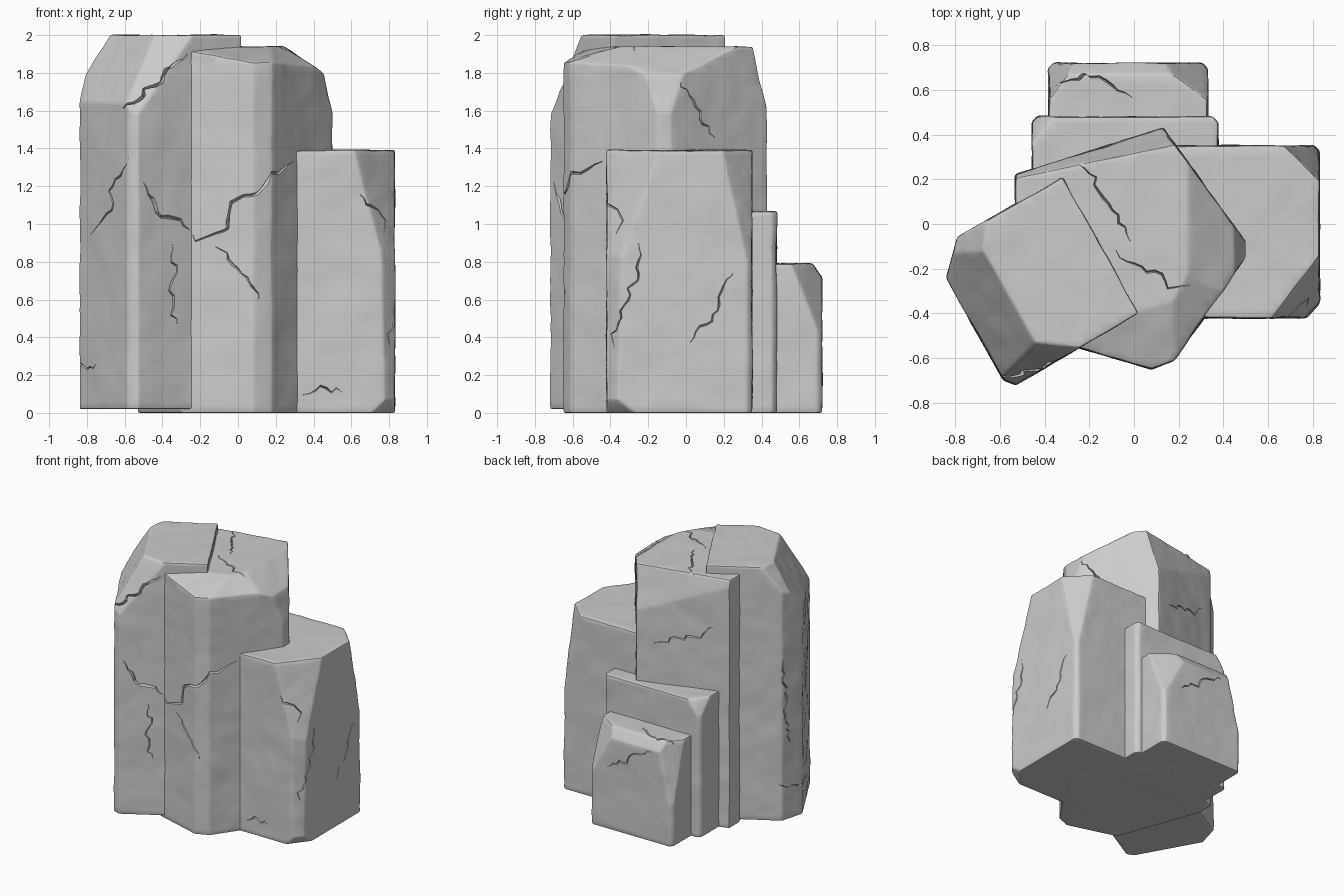
import bpy, bmesh, random
from math import radians, cos, sin
from mathutils import Vector, noise
from mathutils.bvhtree import BVHTree

if "Cube" in bpy.data.objects:
    bpy.data.objects.remove(bpy.data.objects["Cube"])

random.seed(4)
X, Y, Z = Vector((1, 0, 0)), Vector((0, 1, 0)), Vector((0, 0, 1))


def split(bm, co, no, clear=False):
    geom = bm.verts[:] + bm.edges[:] + bm.faces[:]
    res = bmesh.ops.bisect_plane(bm, geom=geom, dist=1e-5, plane_co=co,
                                 plane_no=no, clear_outer=clear)
    if clear:
        edges = [e for e in res["geom_cut"] if isinstance(e, bmesh.types.BMEdge)]
        bmesh.ops.holes_fill(bm, edges=edges, sides=0)


def rect(x0, x1, y0, y1, c=0.025):
    """Rectangle with chamfered corners."""
    return [(x0 + c, y0), (x1 - c, y0), (x1, y0 + c), (x1, y1 - c),
            (x1 - c, y1), (x0 + c, y1), (x0, y1 - c), (x0, y0 + c)]


def block(name, outline, z0, z1, chips):
    """Prism with chips sliced off: each is a point, compass angle and tilt."""
    bm = bmesh.new()
    base = bm.faces.new([bm.verts.new((x, y, z0)) for x, y in outline])
    for v in bmesh.ops.extrude_face_region(bm, geom=[base])["geom"]:
        if isinstance(v, bmesh.types.BMVert):
            v.co.z = z1
    bmesh.ops.recalc_face_normals(bm, faces=bm.faces[:])
    for x, y, z, turn, tilt in chips:
        t, e = radians(turn), radians(tilt)
        split(bm, Vector((x, y, z)), Vector((cos(t) * cos(e), sin(t) * cos(e), sin(e))), True)
    # softened edges
    bmesh.ops.remove_doubles(bm, verts=bm.verts[:], dist=0.02)
    bmesh.ops.bevel(bm, geom=bm.edges[:], offset=0.01, segments=2, profile=0.5,
                    affect='EDGES', clamp_overlap=True)
    # even grid so the stone surface can undulate
    for no in (X, Y, Z):
        hi = max(v.co.dot(no) for v in bm.verts)
        k = min(v.co.dot(no) for v in bm.verts) + 0.04
        while k < hi - 0.01:
            split(bm, no * k, no)
            k += 0.04
    bm.normal_update()
    moves = []
    for v in bm.verts:
        d = 0.006 * noise.noise(v.co * 4) + 0.004 * noise.noise(v.co * 11)
        moves.append(v.normal * d * min(1, max(0, (v.co.z - z0) / 0.06)))
    for v, m in zip(bm.verts, moves):
        v.co += m
    bmesh.ops.recalc_face_normals(bm, faces=bm.faces[:])
    me = bpy.data.meshes.new(name)
    bm.to_mesh(me)
    bm.free()
    ob = bpy.data.objects.new(name, me)
    bpy.context.collection.objects.link(ob)
    return ob


# five stone blocks
blocks = [
    block("tall_column",
          [(-.32, .21), (-.79, -.06), (-.84, -.24), (-.585, -.7), (-.53, -.72), (.02, -.4)],
          0.02, 2.0,
          [(-.63, -.2, 2, 210, 30), (-.67, -.07, 2, 173, 32), (-.36, -.54, 2, 264, 25)]),
    block("centre_column",
          [(-.53, .22), (.13, .43), (.5, -.08), (.5, -.15), (.18, -.61), (.08, -.65),
           (-.3, -.54), (-.53, .1)],
          0.0, 1.94,
          [(.24, 0, 1.94, 0, 56), (.45, 0, 1.8, 0, 13), (.1, .34, 1.94, 102, 14),
           (0, -.4, 1.94, 287, 72), (.2, -.3, 1.94, 331, 59)]),
    block("right_block", rect(.1, .83, -.42, .35), 0.0, 1.39,
          [(.62, -.42, 1.37, 322, 12), (.76, -.42, .85, 318, 1),
           (.83, .2, 1.36, 45, 9), (.71, -.42, 0, 322, -40)]),
    block("rear_slab", rect(-.455, .375, .05, .48), 0.0, 1.065,
          [(-.455, .36, 1.06, 142, 28)]),
    block("rear_block", rect(-.38, .33, .1, .72), 0.0, 0.79,
          [(.12, .72, .76, 54, 18), (-.38, .56, .79, 143, 10), (0, .67, .79, 90, 35)]),
]

# crack paths lie in a view and are projected on to the stone
views = {"front": (X, Z, -Y), "right": (Y, Z, X), "top": (X, Y, Z),
         "left": (Y, Z, -X), "back": (X, Z, Y)}
trees = []
for ob in blocks:
    verts = [v.co.copy() for v in ob.data.vertices]
    trees.append(BVHTree.FromPolygons(verts, [p.vertices[:] for p in ob.data.polygons]))
cutters = [bmesh.new() for _ in blocks]


def project(p, out):
    hits = []
    for i, t in enumerate(trees):
        co, no, _, d = t.ray_cast(p + out * 3, -out)
        if co:
            hits.append((d, i, co, no))
    return min(hits, key=lambda h: h[0]) if hits else None


def groove(strand, width):
    """Tapered wedge that follows one run of surface points."""
    n = len(strand)
    if n < 4:
        return
    bm, last = cutters[strand[0][1]], None
    for k, (_, _, p, no) in enumerate(strand):
        t = (strand[min(k + 1, n - 1)][2] - strand[max(k - 1, 0)][2]).normalized()
        s = no.cross(t).normalized()
        w = width * (0.25 + 0.75 * min(1, min(k, n - 1 - k) / 3)) * random.uniform(.6, 1)
        ring = [bm.verts.new(q) for q in
                (p - no * w * 2, p + no * .012 + s * w, p + no * .012 - s * w)]
        if last:
            for i in range(3):
                j = (i + 1) % 3
                bm.faces.new((last[i], last[j], ring[j], ring[i]))
        else:
            bm.faces.new(ring)
        last = ring
    bm.faces.new(last[::-1])


def crack(view, path, width):
    u, v, out = views[view]
    strand = []
    for a, b in path:
        h = project(u * a + v * b, out)
        if strand and (not h or h[1] != strand[-1][1] or (h[2] - strand[-1][2]).length > .13):
            groove(strand, width)
            strand = []
        if h:
            strand.append(h)
    groove(strand, width)


def wander(a, b, heading, length):
    """Jagged walk from a start point along a rough heading."""
    path = [(a, b)]
    for _ in range(int(length / 0.035)):
        t = radians(heading + random.uniform(-45, 45))
        a, b = a + 0.035 * cos(t), b + 0.035 * sin(t)
        path.append((a, b))
    return path


# main fault: three straight runs across the front, and the ledge on the tall column
crack("front", wander(-.5, 1.22, -38, .46) + wander(-.12, .95, 52, .24)
      + wander(.03, 1.15, 30, .36), .015)
crack("front", wander(-.61, 1.61, 25, .12) + wander(-.5, 1.68, 54, .4), .015)
# hairline cracks: view, start, heading, length
for view, a, b, heading, length in [
        ("front", -.35, .9, -75, .5), ("front", -.58, 1.35, -103, .5),
        ("front", -.12, .88, -65, .4), ("front", .28, .1, 5, .35),
        ("front", .64, 1.16, -55, .3),
        ("right", -.38, .35, 73, .65), ("right", .02, .37, 53, .5),
        ("right", -.03, 1.76, -57, .4),
        ("top", -.27, .3, -70, .5), ("top", -.08, -.12, -33, .45),
        ("top", -.35, .62, 0, .4),
        ("left", -.08, 1.3, -90, .8), ("left", -.4, .26, 0, .4),
        ("back", -.42, 1.56, -27, .55), ("back", -.2, .7, -35, .5)]:
    crack(view, wander(a, b, heading, length), .01)

# carve the cracks and shade
for ob, bm in zip(blocks, cutters):
    bmesh.ops.recalc_face_normals(bm, faces=bm.faces[:])
    me = bpy.data.meshes.new("crack_cutter")
    bm.to_mesh(me)
    bm.free()
    cutter = bpy.data.objects.new("crack_cutter", me)
    cutter.hide_render = True
    bpy.context.collection.objects.link(cutter)
    bpy.ops.object.select_all(action='DESELECT')
    ob.select_set(True)
    bpy.context.view_layer.objects.active = ob
    mod = ob.modifiers.new("cracks", 'BOOLEAN')
    mod.operation, mod.solver, mod.use_self, mod.object = 'DIFFERENCE', 'EXACT', True, cutter
    dg = bpy.context.evaluated_depsgraph_get()
    carved = bpy.data.meshes.new_from_object(ob.evaluated_get(dg))
    ob.modifiers.clear()
    if len(carved.vertices) > 0.8 * len(ob.data.vertices):
        ob.data = carved
    bpy.data.objects.remove(cutter)
    bpy.ops.object.shade_smooth_by_angle(angle=0.5)
